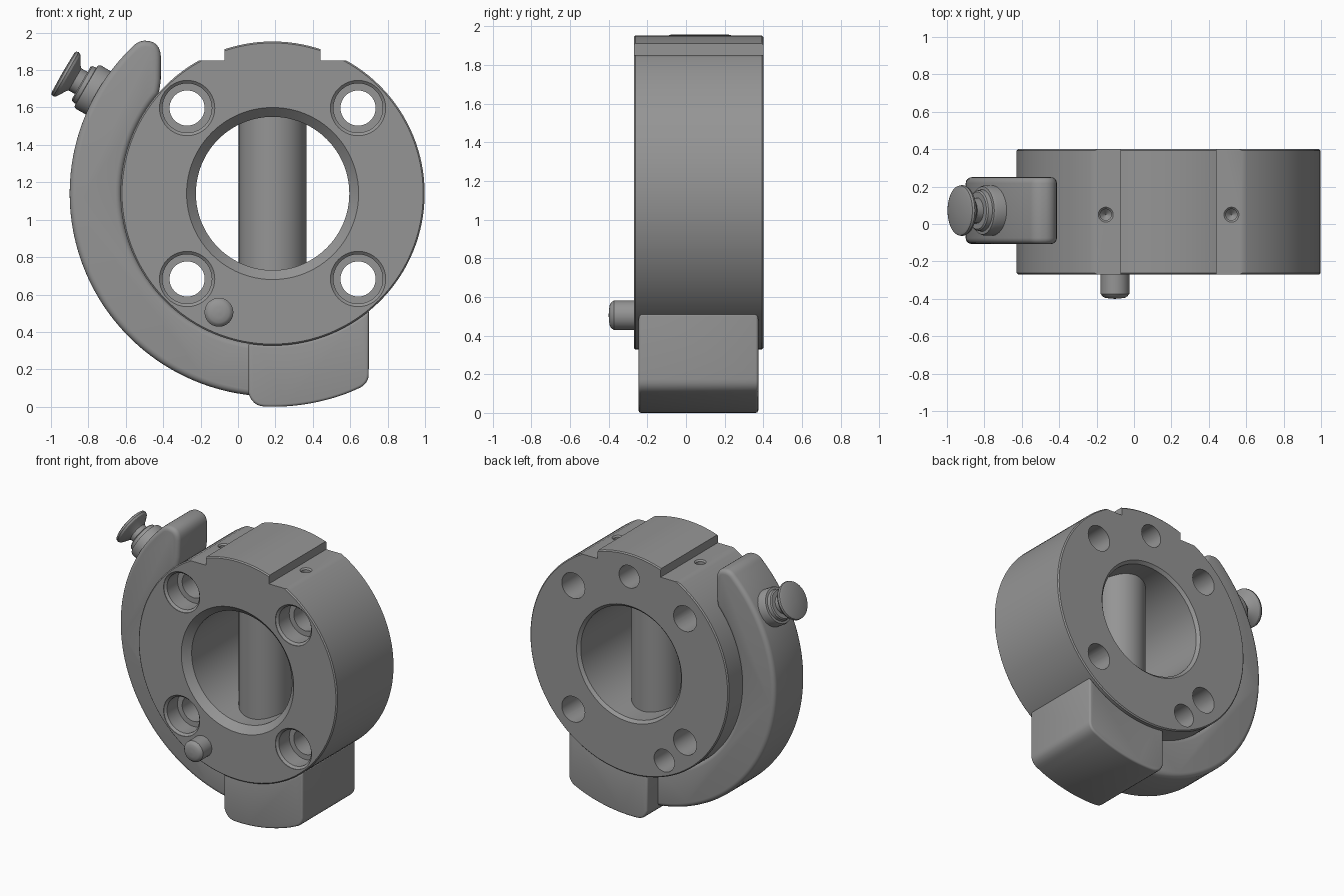
import bpy, bmesh
from math import cos, sin, pi, radians
from mathutils import Vector, Matrix

if "Cube" in bpy.data.objects:
    bpy.data.objects.remove(bpy.data.objects["Cube"])

CX, CZ, R = 0.185, 1.14, 0.813      # clamp ring centre and radius
YF, YB = -0.27, 0.40                # ring front and back

steel = bpy.data.materials.new('dark_steel')
steel.diffuse_color = (0.3, 0.3, 0.3, 1)
steel.use_nodes = True
steel.node_tree.nodes["Principled BSDF"].inputs["Base Color"].default_value = steel.diffuse_color


def finish(bm, name):
    bmesh.ops.recalc_face_normals(bm, faces=bm.faces[:])
    me = bpy.data.meshes.new(name)
    bm.to_mesh(me)
    bm.free()
    me.materials.append(steel)
    ob = bpy.data.objects.new(name, me)
    bpy.context.collection.objects.link(ob)
    return ob


def apply_all(ob):
    bpy.ops.object.select_all(action='DESELECT')
    bpy.context.view_layer.objects.active = ob
    ob.select_set(True)
    for m in list(ob.modifiers):
        bpy.ops.object.modifier_apply(modifier=m.name)
    bpy.ops.object.shade_smooth_by_angle(angle=radians(30))


def lathe(name, profile, origin, axis, steps=48, closed=False):
    """Revolve (radius, distance) points about an axis; open ends get flat caps."""
    bm = bmesh.new()
    rings = [[bm.verts.new((r * cos(2 * pi * i / steps), r * sin(2 * pi * i / steps), d))
              for i in range(steps)] for r, d in profile]
    pairs = list(zip(rings, rings[1:]))
    if closed:
        pairs.append((rings[-1], rings[0]))
    else:
        bm.faces.new(rings[0])
        bm.faces.new(rings[-1])
    for a, b in pairs:
        for i in range(steps):
            j = (i + 1) % steps
            bm.faces.new((a[i], a[j], b[j], b[i]))
    rot = Vector((0, 0, 1)).rotation_difference(Vector(axis)).to_matrix().to_4x4()
    bm.transform(Matrix.Translation(origin) @ rot)
    return finish(bm, name)


def slab(name, pts, y0, y1, bevel):
    """Extrude an x-z outline along y and round its edges."""
    bm = bmesh.new()
    front = [bm.verts.new((x, y0, z)) for x, z in pts]
    back = [bm.verts.new((x, y1, z)) for x, z in pts]
    bm.faces.new(front)
    bm.faces.new(back)
    for i in range(len(pts)):
        bm.faces.new((front[i - 1], front[i], back[i], back[i - 1]))
    ob = finish(bm, name)
    if bevel:
        m = ob.modifiers.new('round', 'BEVEL')
        m.width, m.segments, m.angle_limit = bevel, 4, radians(40)
        m.use_clamp_overlap = False
    return ob


def polar(r, deg):
    return (CX + r * cos(radians(deg)), CZ + r * sin(radians(deg)))


def arc(r, a0, a1, n):
    return [polar(r, a0 + (a1 - a0) * i / n) for i in range(n + 1)]


def corner(a, c, b, n=6):
    """Rounded corner from a to b, pulled toward c."""
    a, b, c = Vector(a), Vector(b), Vector(c)
    return [tuple((1 - t) ** 2 * a + 2 * t * (1 - t) * c + t * t * b)
            for t in (i / n for i in range(n + 1))]


# Clamp ring with a tapered bore mouth
e = 0.008
ring = lathe('clamp_ring', [
    (0.46, YF), (R - e, YF), (R, YF + e), (R, YB - e), (R - e, YB),
    (0.43, YB), (0.41, YB - 0.02), (0.41, YF + 0.05)],
    (CX, 0, CZ), (0, 1, 0), 128, True)

cutters = []


def hole(x, y, z, axis, profile):
    cutters.append(lathe('cutter', profile, (x, y, z), axis, 40))


# Counterbored bolt holes, top steps and small drilled holes
for sx in (-1, 1):
    for sz in (-1, 1):
        hole(CX + sx * 0.457, 0, CZ + sz * 0.457, (0, 1, 0), [
            (0.148, YF - 0.05), (0.148, YF + 0.004), (0.132, YF + 0.018),
            (0.132, -0.13), (0.094, -0.13), (0.094, YB + 0.05)])
    x0, x1 = sorted((CX + sx * 0.257, CX + sx * 0.7))
    cutters.append(slab('cutter', [(x0, 1.85), (x1, 1.85), (x1, 2.1), (x0, 2.1)],
                        -0.5, 0.6, 0))
    hole(CX + sx * 0.336, 0.05, 0, (0, 0, 1),
         [(0.002, 1.70), (0.03, 1.73), (0.03, 1.84), (0.042, 1.852), (0.042, 1.9)])
# Blind holes in the back face
for x, z in ((CX, 1.785), (-0.102, 0.502)):
    hole(x, 0, z, (0, 1, 0), [(0.083, 0.15), (0.083, 0.5)])

for c in cutters:
    m = ring.modifiers.new('cut', 'BOOLEAN')
    m.operation, m.solver, m.object = 'DIFFERENCE', 'EXACT', c
apply_all(ring)
for c in cutters:
    bpy.data.objects.remove(c)

# Vertical rod crossing the bore
apply_all(lathe('cross_rod', [(0.181, -0.42), (0.181, 0.42)],
                (CX, 0.06, CZ), (0, 0, 1), 64))

# Locating pin on the front
apply_all(lathe('locating_pin', [
    (0.077, 0.0), (0.077, 0.238), (0.066, 0.252), (0.055, 0.259),
    (0.03, 0.263), (0.002, 0.265)], (-0.102, -0.135, 0.505), (0, -1, 0)))

# Curved arm hugging the ring
arm_pts = (arc(0.808, 266, 139.5, 56)
           + corner(polar(0.81, 139), (-0.418, 1.695), (-0.413, 1.75), 4)
           + corner((-0.412, 1.87), (-0.415, 1.956), (-0.495, 1.957))
           + corner((-0.505, 1.957), (-0.54, 1.952), polar(1.085, 133.5), 4)
           + arc(1.085, 135, 266, 64))
apply_all(slab('curved_arm', arm_pts, -0.107, 0.25, 0.032))

# Foot block under the ring
foot_pts = (arc(R - 0.002, 260.8, 309.4, 24)
            + corner((0.699, 0.175), (0.699, 0.118), (0.635, 0.094))
            + arc(1.14, 291, 269, 14)
            + corner((0.14, 0.001), (0.075, 0.005), (0.055, 0.075)))
apply_all(slab('foot_block', foot_pts, -0.245, 0.374, 0.014))

# Plunger knob pointing outward from the arm
apply_all(lathe('plunger_knob', [
    (0.132, 1.0), (0.134, 1.135), (0.128, 1.15), (0.112, 1.152),
    (0.108, 1.175), (0.1, 1.182), (0.068, 1.182), (0.068, 1.22), (0.078, 1.23),
    (0.115, 1.252), (0.13, 1.262), (0.136, 1.275), (0.133, 1.288),
    (0.12, 1.294), (0.01, 1.296)],
    (CX, 0.072, CZ), (cos(radians(150)), 0, sin(radians(150)))))
